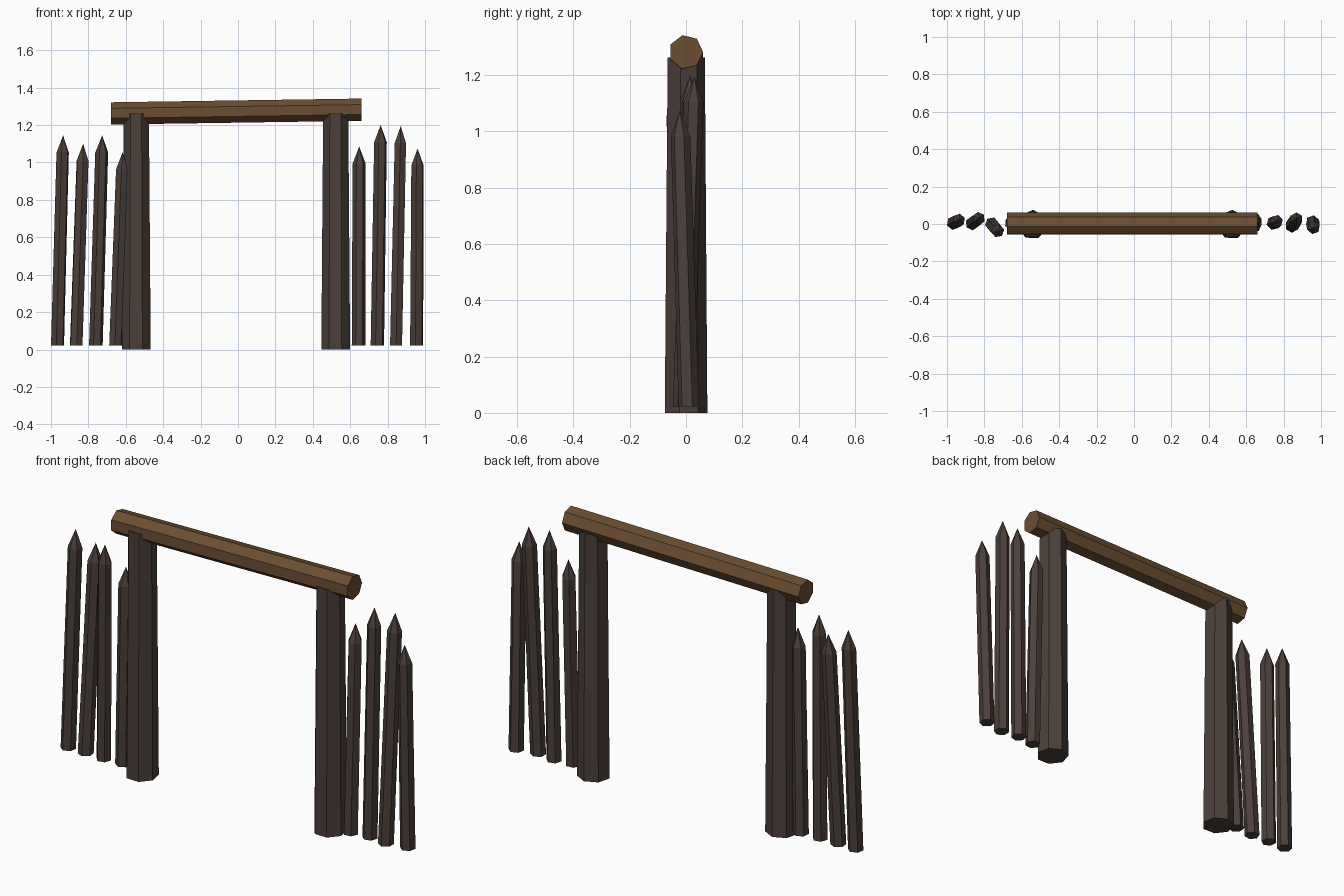
import bpy, bmesh
from math import cos, sin, radians, tau
from mathutils import Vector

cube = bpy.data.objects.get("Cube")
if cube:
    bpy.data.objects.remove(cube)


def material(name, rgb):
    mat = bpy.data.materials.new(name)
    mat.use_nodes = True
    colour = (*rgb, 1)
    mat.diffuse_color = colour
    mat.node_tree.nodes["Principled BSDF"].inputs["Base Color"].default_value = colour
    return mat


dark_wood = material("dark wood", (0.070, 0.050, 0.043))
brown_wood = material("brown wood", (0.147, 0.076, 0.031))


def log(name, mat, sections, sides, turn, u, v, tip=None):
    """Loft rings of (centre, radius) spanned by u and v; cap or point the end."""
    bm = bmesh.new()
    u, v = Vector(u), Vector(v)
    rings = []
    for centre, radius in sections:
        angles = [radians(turn) + tau * i / sides for i in range(sides)]
        rings.append([bm.verts.new(Vector(centre) + radius * (u * cos(a) + v * sin(a)))
                      for a in angles])
    for low, high in zip(rings, rings[1:]):
        for i in range(sides):
            j = (i + 1) % sides
            bm.faces.new((low[i], low[j], high[j], high[i]))
    bm.faces.new(rings[0][::-1])
    if tip:
        apex = bm.verts.new(tip)
        for i in range(sides):
            bm.faces.new((rings[-1][i], rings[-1][(i + 1) % sides], apex))
    else:
        bm.faces.new(rings[-1])
    bmesh.ops.recalc_face_normals(bm, faces=bm.faces)
    mesh = bpy.data.meshes.new(name)
    bm.to_mesh(mesh)
    bm.free()
    mesh.materials.append(mat)
    obj = bpy.data.objects.new(name, mesh)
    bpy.context.collection.objects.link(obj)


X, Y, Z = (1, 0, 0), (0, 1, 0), (0, 0, 1)

# Gate posts, slightly tapered
for name, x in (("right_post", -0.543), ("left_post", 0.523)):
    log(name, dark_wood, [((x, -0.003, 0), 0.079), ((x, -0.002, 1.262), 0.069)],
        7, 88, X, Y)

# Cross beam, a little higher on one end
log("cross_beam", brown_wood, [((-0.68, 0, 1.262), 0.061), ((0.66, 0, 1.282), 0.061)],
    7, 102, Y, Z)

# Leaning sharpened stakes: base x, base y, tip x, tip y, tip height, turn
stakes = [
    (-0.965, 0.005, -0.935, 0.022, 1.145, 20),
    (-0.865, 0.003, -0.828, 0.032, 1.10, 35),
    (-0.760, 0.000, -0.726, -0.040, 1.145, 10),
    (-0.655, 0.005, -0.617, -0.025, 1.055, 25),
    (0.645, -0.008, 0.648, 0.026, 1.085, 5),
    (0.745, 0.004, 0.763, 0.015, 1.20, 15),
    (0.845, -0.010, 0.870, 0.030, 1.195, 30),
    (0.955, 0.010, 0.960, -0.022, 1.075, 20),
]
for n, (bx, by, tx, ty, top, turn) in enumerate(stakes, 1):
    base, tip = Vector((bx, by, 0.022)), Vector((tx, ty, top))
    shoulder = base.lerp(tip, 1 - 0.092 / (top - 0.022))
    log(f"stake_{n}", dark_wood, [(base, 0.037), (shoulder, 0.035)],
        6, turn, X, Y, tip)
